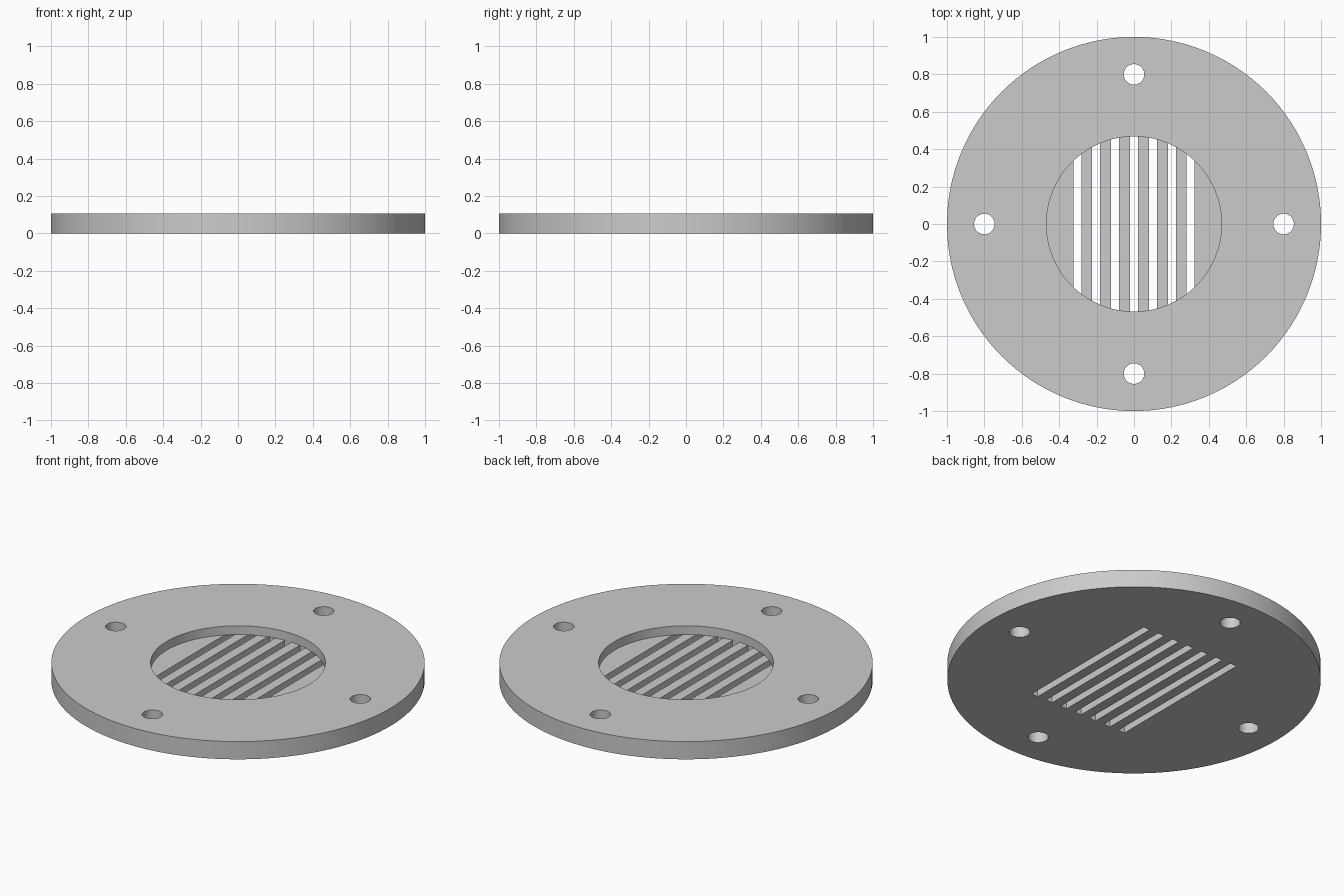
import bpy
import math

THICK, FLOOR = 0.105, 0.053

cube = bpy.data.objects.get("Cube")
if cube:
    bpy.data.objects.remove(cube, do_unlink=True)

grey = bpy.data.materials.new("light grey")
grey.use_nodes = True
grey.diffuse_color = (0.6, 0.6, 0.6, 1)
grey.node_tree.nodes["Principled BSDF"].inputs["Base Color"].default_value = (0.6, 0.6, 0.6, 1)


def cylinder(name, radius, bottom, top, x=0, y=0, sides=128):
    bpy.ops.mesh.primitive_cylinder_add(vertices=sides, radius=radius, depth=top - bottom,
                                        location=(x, y, (bottom + top) / 2))
    obj = bpy.context.object
    obj.name = name
    obj.data.materials.append(grey)
    return obj


def box(name, x, width, length, bottom, top):
    bpy.ops.mesh.primitive_cube_add(size=1, location=(x, 0, (bottom + top) / 2))
    obj = bpy.context.object
    obj.name = name
    obj.scale = (width, length, top - bottom)
    obj.data.materials.append(grey)
    return obj


# Round plate
plate = cylinder("drain_plate", 1, 0, THICK)

# Central recess, four screw holes and seven parallel slots through the floor
cutters = [cylinder("recess_cutter", 0.468, FLOOR, THICK + 0.1)]
for i in range(4):
    a = i * math.pi / 2
    cutters.append(cylinder("screw_hole_cutter", 0.055, -0.1, THICK + 0.1,
                            0.8 * math.cos(a), 0.8 * math.sin(a), 48))
for i in range(-3, 4):
    cutters.append(box("slot_cutter", i * 0.101, 0.043, 0.934, -0.1, FLOOR))

bpy.context.view_layer.update()
bpy.ops.object.select_all(action="DESELECT")
plate.select_set(True)
bpy.context.view_layer.objects.active = plate
for cutter in cutters:
    mod = plate.modifiers.new("cut", "BOOLEAN")
    mod.operation = "DIFFERENCE"
    mod.solver = "EXACT"
    mod.object = cutter
    bpy.ops.object.modifier_apply(modifier=mod.name)
for cutter in cutters:
    bpy.data.objects.remove(cutter, do_unlink=True)

# Smooth round walls with sharp rims
plate.select_set(True)
bpy.context.view_layer.objects.active = plate
bpy.ops.object.shade_smooth_by_angle(angle=math.radians(30))
